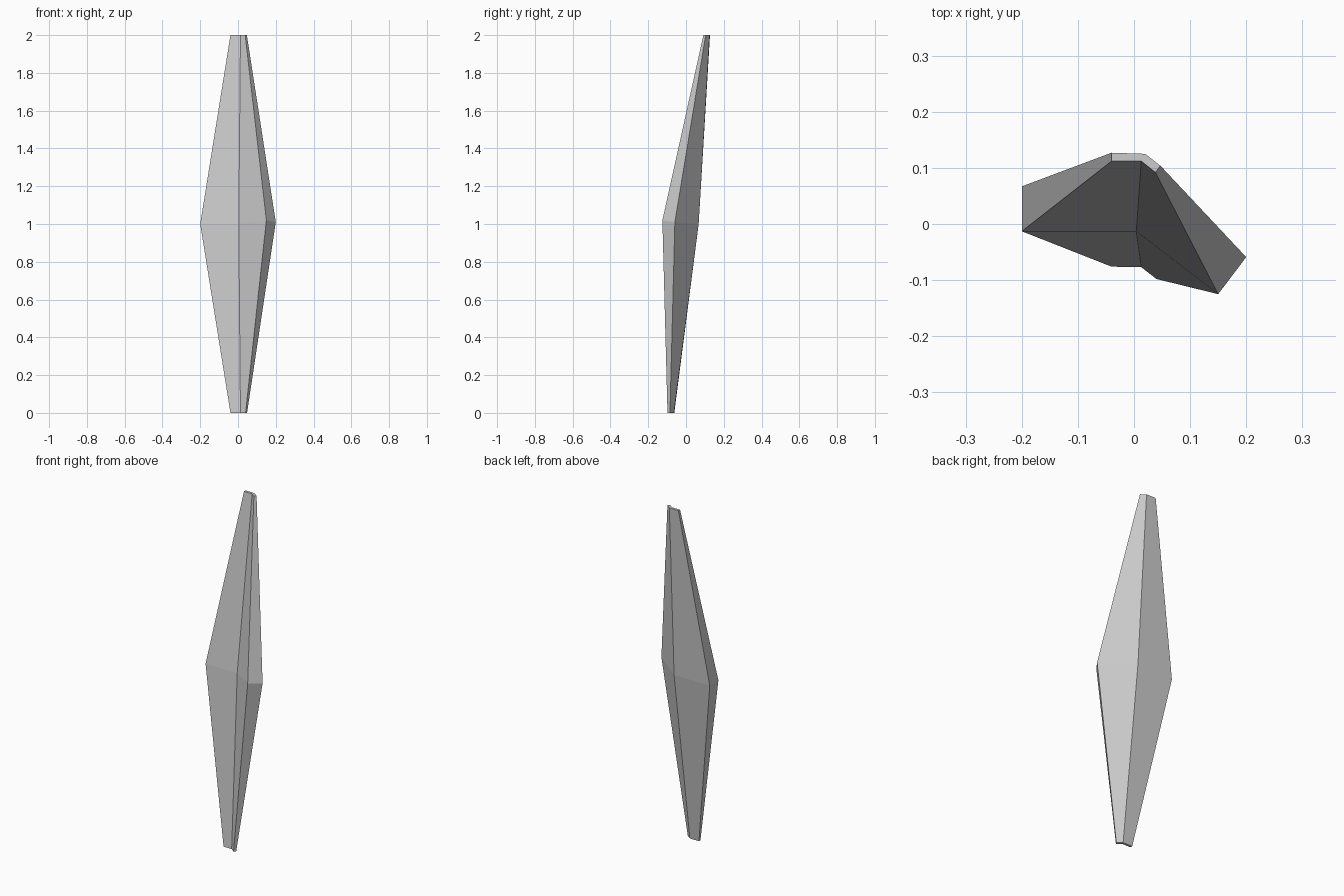
import bpy, bmesh

if "Cube" in bpy.data.objects:
    bpy.data.objects.remove(bpy.data.objects["Cube"])

# Cross-sections of the bent blade: front edge left to right, then back edge right to left
lower = [(-0.04, -0.076, 0), (0.013, -0.077, 0), (0.04, -0.098, 0),
         (0.048, -0.085, 0), (0.02, -0.064, 0), (-0.04, -0.062, 0)]
middle = [(-0.2, -0.013, 1), (0.004, -0.013, 1), (0.15, -0.125, 1.02),
          (0.2, -0.059, 1.01), (0.03, 0.067, 1), (-0.2, 0.067, 1)]
upper = [(-0.04, 0.112, 2), (0.013, 0.112, 2), (0.038, 0.092, 2),
         (0.047, 0.104, 2), (0.02, 0.125, 2), (-0.04, 0.127, 2)]

bm = bmesh.new()
rings = [[bm.verts.new(p) for p in section] for section in (lower, middle, upper)]

# Side walls between neighbouring sections
for a, b in zip(rings, rings[1:]):
    for i in range(6):
        j = (i + 1) % 6
        bm.faces.new((a[i], a[j], b[j], b[i]))

# End caps, one quad for each side of the bend
for r in (rings[0], rings[-1]):
    bm.faces.new((r[0], r[1], r[4], r[5]))
    bm.faces.new((r[1], r[2], r[3], r[4]))

bmesh.ops.recalc_face_normals(bm, faces=bm.faces)
mesh = bpy.data.meshes.new("bent_blade")
bm.to_mesh(mesh)
bm.free()
blade = bpy.data.objects.new("bent_blade", mesh)
bpy.context.collection.objects.link(blade)
